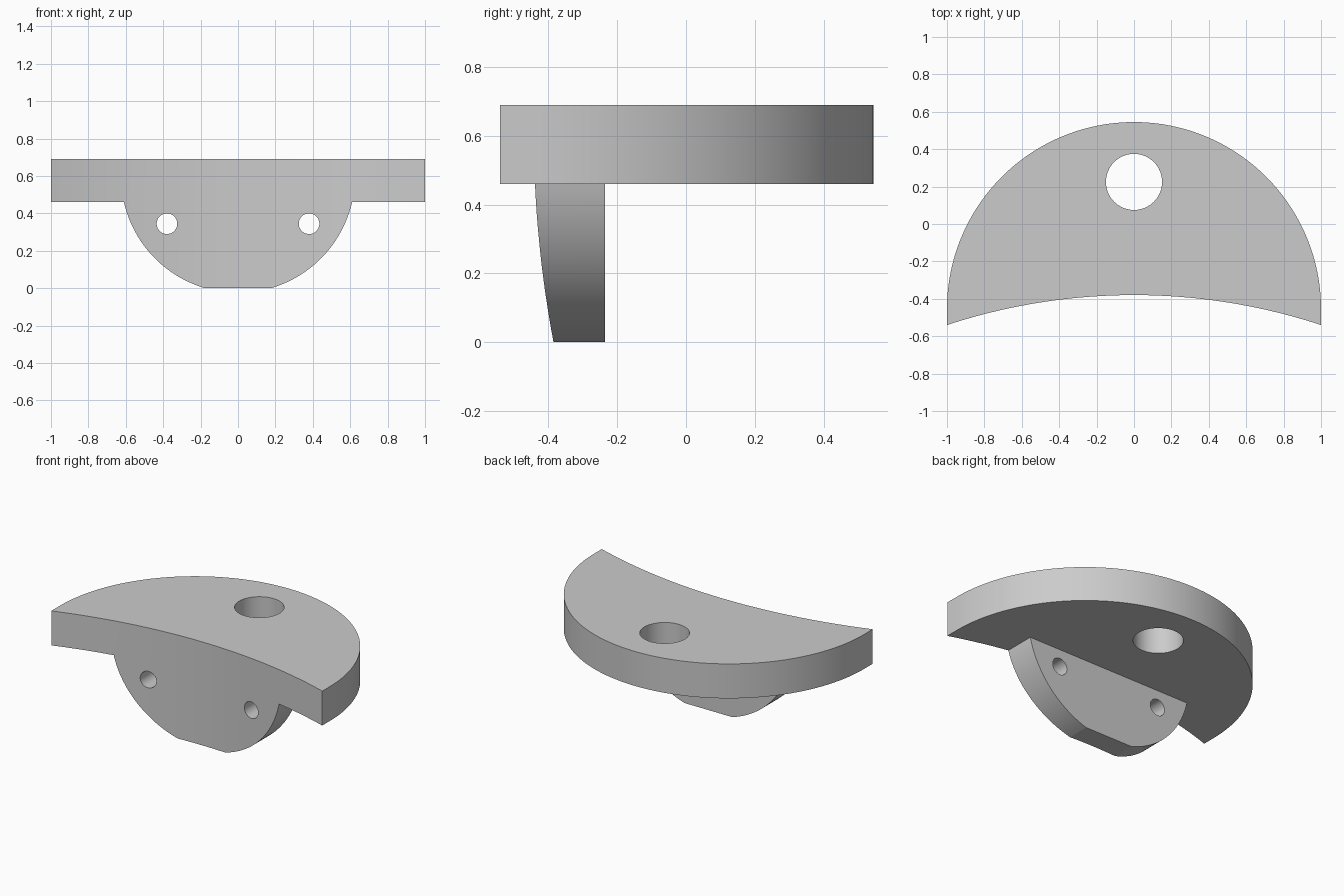
import bpy, bmesh, math
from mathutils import Vector

if "Cube" in bpy.data.objects:
    bpy.data.objects.remove(bpy.data.objects["Cube"], do_unlink=True)

grey = bpy.data.materials.new("light_grey")
grey.use_nodes = True
colour = (0.6, 0.6, 0.6, 1)
grey.diffuse_color = colour
grey.node_tree.nodes["Principled BSDF"].inputs["Base Color"].default_value = colour


def arc(cx, cy, r, start, end, steps):
    """Points along a circular arc, angles in radians."""
    angles = [start + (end - start) * i / steps for i in range(steps + 1)]
    return [(cx + r * math.cos(a), cy + r * math.sin(a)) for a in angles]


def prism(name, outline, low, high, along_y=False):
    """Extrude an outline along z, or an x-z outline along y."""
    place = (lambda u, v, w: (u, w, v)) if along_y else (lambda u, v, w: (u, v, w))
    bm = bmesh.new()
    face = bm.faces.new([bm.verts.new(place(u, v, low)) for u, v in outline])
    new = bmesh.ops.extrude_face_region(bm, geom=[face])["geom"]
    shift = Vector(place(0, 0, high - low))
    bmesh.ops.translate(bm, vec=shift, verts=[g for g in new if isinstance(g, bmesh.types.BMVert)])
    bmesh.ops.recalc_face_normals(bm, faces=bm.faces)
    mesh = bpy.data.meshes.new(name)
    bm.to_mesh(mesh)
    bm.free()
    mesh.materials.append(grey)
    obj = bpy.data.objects.new(name, mesh)
    bpy.context.collection.objects.link(obj)
    return obj


def combine(target, tool, operation):
    """Apply a boolean and discard the tool."""
    mod = target.modifiers.new(operation.lower(), 'BOOLEAN')
    mod.operation, mod.object, mod.solver = operation, tool, 'EXACT'
    tool.hide_render = True
    bpy.context.view_layer.objects.active = target
    bpy.ops.object.modifier_apply(modifier=mod.name)
    bpy.data.objects.remove(tool, do_unlink=True)


def circle(cx, cy, r, steps=64):
    return arc(cx, cy, r, 0, math.tau, steps)[:-1]


# Round-backed plate, overlong at the front
plate_outline = arc(0, -0.455, 1, 0, math.pi, 96) + [(-1, -0.7), (1, -0.7)]
bracket = prism("mounting_bracket", plate_outline, 0.46, 0.69)

# Hanging tab with rounded sides and a flat bottom
centre_z, radius = 0.601, 0.626
side = math.asin((0.46 - centre_z) / radius)
bottom = -math.acos(0.175 / radius)
right = arc(0, centre_z, radius, side, bottom, 32)
right[-1] = (0.175, 0)
half = [(right[0][0], 0.575)] + right
tab_outline = half + [(-x, z) for x, z in reversed(half)]
combine(bracket, prism("tab", tab_outline, -0.8, -0.235, along_y=True), 'UNION')

# Shallow concave front shared by plate and tab
combine(bracket, prism("front_cutter", circle(0, -3.585, 3.205, 256), -0.2, 1), 'DIFFERENCE')

# Large hole through the plate, two screw holes through the tab
combine(bracket, prism("plate_hole", circle(0, 0.225, 0.15), 0.3, 0.9), 'DIFFERENCE')
for s in (-1, 1):
    hole = prism("screw_hole", circle(s * 0.38, 0.345, 0.055), -0.7, -0.1, along_y=True)
    combine(bracket, hole, 'DIFFERENCE')

# Smooth curves, crisp edges
bpy.ops.object.select_all(action='DESELECT')
bracket.select_set(True)
bpy.context.view_layer.objects.active = bracket
bpy.ops.object.shade_smooth_by_angle(angle=math.radians(12))
